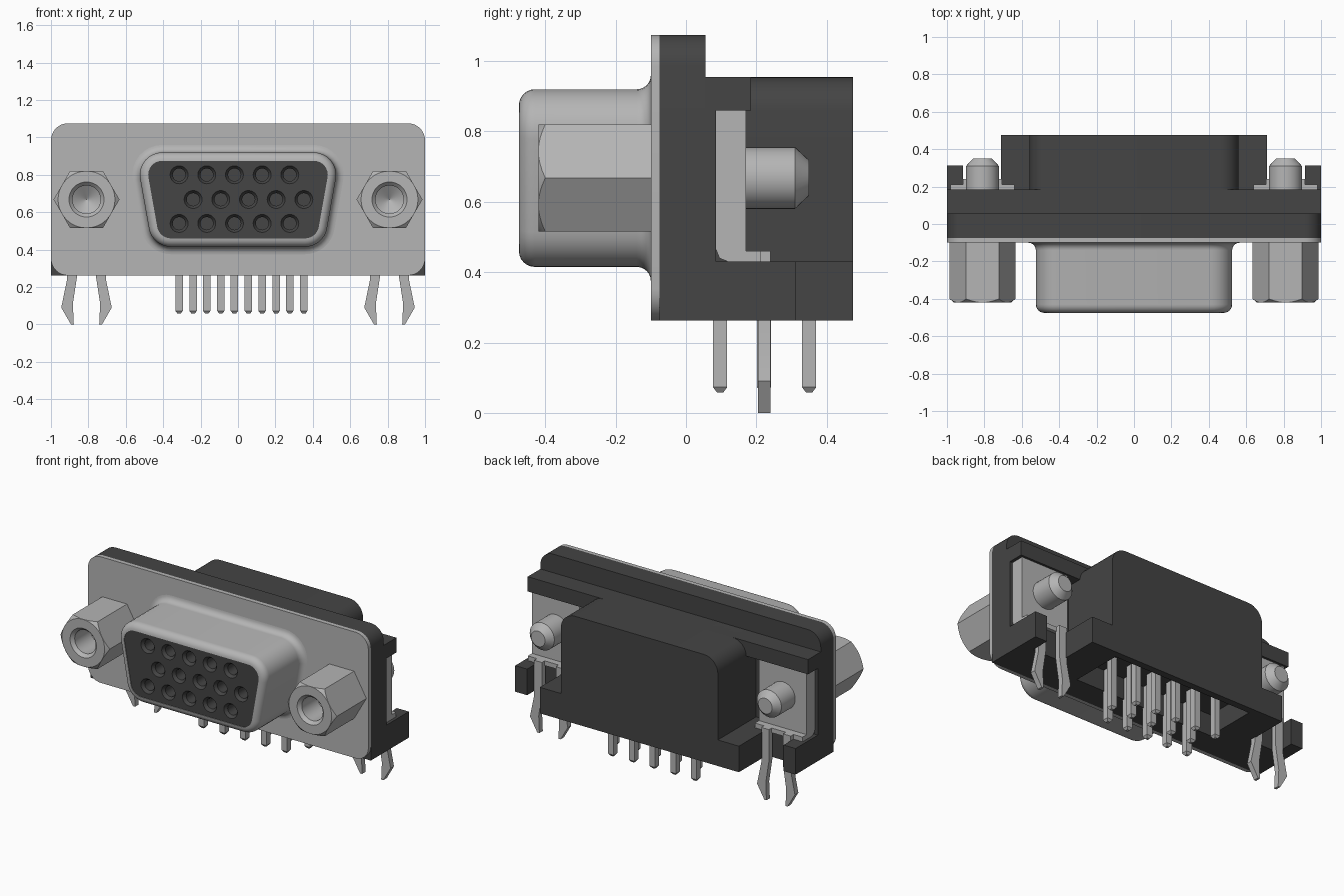
import bpy, bmesh, math

cube = bpy.data.objects.get("Cube")
if cube:
    bpy.data.objects.remove(cube, do_unlink=True)


def material(name, v):
    m = bpy.data.materials.new(name)
    m.use_nodes = True
    m.diffuse_color = (v, v, v, 1)
    b = next(n for n in m.node_tree.nodes if n.type == 'BSDF_PRINCIPLED')
    b.inputs["Base Color"].default_value = (v, v, v, 1)
    b.inputs["Roughness"].default_value = 0.6
    return m


METAL = material("grey metal", 0.46)
PLASTIC = material("dark plastic", 0.058)


def finish(name, bm, mat, smooth=True):
    bmesh.ops.recalc_face_normals(bm, faces=bm.faces[:])
    me = bpy.data.meshes.new(name)
    bm.to_mesh(me)
    bm.free()
    me.materials.append(mat)
    ob = bpy.data.objects.new(name, me)
    bpy.context.collection.objects.link(ob)
    if smooth:
        activate(ob)
        bpy.ops.object.shade_smooth_by_angle(angle=math.radians(32))
    return ob


def activate(ob):
    bpy.ops.object.select_all(action='DESELECT')
    ob.select_set(True)
    bpy.context.view_layer.objects.active = ob


def loft(bm, rings, cap=True):
    vs = [[bm.verts.new(p) for p in r] for r in rings]
    n = len(rings[0])
    for a, b in zip(vs, vs[1:]):
        for i in range(n):
            j = (i + 1) % n
            bm.faces.new((a[i], a[j], b[j], b[i]))
    if cap:
        bm.faces.new(vs[0])
        bm.faces.new(vs[-1])


def extrude_y(name, pts, y0, y1, mat):
    bm = bmesh.new()
    loft(bm, [[(x, y, z) for x, z in pts] for y in (y0, y1)])
    return finish(name, bm, mat)


def extrude_x(name, pts, x0, x1, mat):
    bm = bmesh.new()
    loft(bm, [[(x, y, z) for y, z in pts] for x in (x0, x1)])
    return finish(name, bm, mat)


def box(name, x0, x1, y0, y1, z0, z1, mat):
    return extrude_y(name, [(x0, z0), (x1, z0), (x1, z1), (x0, z1)], y0, y1, mat)


def lathe(name, profile, centres, mat, n=32):
    """Turn (radius, y) points about the y axis at each (x, z) centre."""
    bm = bmesh.new()
    for cx, cz in centres:
        rings = [[(cx + max(r, 1e-4) * math.cos(2 * math.pi * i / n), y,
                   cz + max(r, 1e-4) * math.sin(2 * math.pi * i / n)) for i in range(n)]
                 for r, y in profile]
        loft(bm, rings)
    return finish(name, bm, mat)


def boolean(ob, cutter, op):
    activate(ob)
    m = ob.modifiers.new("cut", 'BOOLEAN')
    m.operation, m.object, m.solver = op, cutter, 'EXACT'
    bpy.ops.object.modifier_apply(modifier=m.name)
    bpy.data.objects.remove(cutter, do_unlink=True)
    bpy.ops.object.shade_smooth_by_angle(angle=math.radians(32))


def arc(cx, cz, r, a0, a1, n=8):
    return [(cx + r * math.cos(math.radians(a0 + (a1 - a0) * i / n)),
             cz + r * math.sin(math.radians(a0 + (a1 - a0) * i / n))) for i in range(n + 1)]


Z0, Z1, ZS = 0.262, 1.075, 0.955      # underside, flange top, hood top
NX, NZ = 0.81, 0.668                  # screw axis

# Metal front plate, rounded on all corners
R = 0.09
extrude_y("front_plate",
          arc(1 - R, Z1 - R, R, 0, 90) + arc(R - 1, Z1 - R, R, 90, 180)
          + arc(R - 1, Z0 + R, R, 180, 270) + arc(1 - R, Z0 + R, R, 270, 360),
          -0.10, -0.075, METAL)

# Plastic flange, rounded on the top corners only
extrude_y("housing_flange",
          arc(1 - R, Z1 - R, R, 0, 90) + arc(R - 1, Z1 - R, R, 90, 180)
          + [(-1, Z0), (1, Z0)], -0.075, 0.055, PLASTIC)
box("housing_wall", -1, 1, 0.055, 0.085, Z0, ZS, PLASTIC)
box("housing_rail", -1, 1, 0.085, 0.185, 0.86, ZS, PLASTIC)

# Rear hood on its wider base, hollow underneath
H = 0.10
hood = extrude_y("rear_hood",
                 [(-0.71, Z0), (0.71, Z0), (0.71, 0.43), (0.56, 0.43)]
                 + arc(0.56 - H, ZS - H, H, 0, 90) + arc(H - 0.56, ZS - H, H, 90, 180)
                 + [(-0.56, 0.43), (-0.71, 0.43)], 0.055, 0.475, PLASTIC)
boolean(hood, box("hood_cavity", -0.5, 0.5, 0.087, 0.43, 0.1, 0.40, PLASTIC), 'DIFFERENCE')


# D-shaped outline, grown or shrunk by an offset
def d_outline(off):
    r = 0.12 + off
    right = arc(0.358, 0.535, r, -90, -10) + arc(0.405, 0.80, r, -10, 90)
    return right + [(-x, z) for x, z in reversed(right)]


# Metal shell: flared root, straight side, rolled front lip
steps = [i * math.pi / 12 for i in range(7)]
sections = [(0.04 * (1 - math.sin(a)), -0.14 + 0.04 * math.cos(a)) for a in steps]
sections += [(-0.045 * (1 - math.cos(a)), -0.43 - 0.045 * math.sin(a)) for a in steps]
sections += [(-0.045, -0.44)]
bm = bmesh.new()
loft(bm, [[(x, y, z) for x, z in d_outline(o)] for o, y in sections], cap=False)
finish("connector_shell", bm, METAL)

# Plastic insert with three rows of five sockets
insert = extrude_y("socket_insert", d_outline(-0.045), -0.30, -0.471, PLASTIC)
sockets = [(x0 + 0.148 * k, z) for x0, z in ((-0.315, 0.80), (-0.24, 0.668), (-0.315, 0.54))
           for k in range(5)]
cutter = lathe("socket_cutter",
               [(0.051, -0.49), (0.048, -0.471), (0.034, -0.452), (0.034, -0.36)],
               sockets, PLASTIC, 24)
boolean(insert, cutter, 'DIFFERENCE')

# Three rows of solder pins with tapered tips
bm = bmesh.new()
for x0, y in ((-0.315, 0.097), (-0.24, 0.222), (-0.315, 0.35)):
    for k in range(5):
        x = x0 + 0.148 * k
        loft(bm, [[(x + sx * h, y + sy * h, z) for sx, sy in ((-1, -1), (1, -1), (1, 1), (-1, 1))]
                  for h, z in ((0.02, 0.41), (0.02, 0.073), (0.009, 0.058))])
finish("solder_pins", bm, METAL)

for side, s in (("left", 1), ("right", -1)):
    c = s * NX

    def xs(a, b):
        return tuple(sorted((s * a, s * b)))

    # Lower housing wall and ear
    box(side + "_lower_wall", *xs(0.56, 1), 0.085, 0.19, Z0, 0.43, PLASTIC)
    box(side + "_ear", *xs(0.915, 1), 0.19, 0.312, Z0, 0.43, PLASTIC)

    # Hexagonal standoff with chamfered face and bore
    nut = extrude_y(side + "_hex_standoff",
                    [(c + 0.176 * math.cos(i * math.pi / 3), NZ + 0.176 * math.sin(i * math.pi / 3))
                     for i in range(6)], -0.44, -0.10, METAL)
    trim = lathe("standoff_trim",
                 [(0, -0.05), (0.3, -0.05), (0.3, -0.297), (0.152, -0.42), (0.094, -0.42),
                  (0.075, -0.40), (0.075, -0.24), (0, -0.19)], [(c, NZ)], METAL, 48)
    boolean(nut, trim, 'INTERSECT')

    # Stud end behind the bracket
    lathe(side + "_stud", [(0.088, 0.09), (0.088, 0.31), (0.05, 0.35)], [(c, NZ)], METAL)

    # Bent bracket with a short foot
    extrude_x(side + "_bracket",
              [(0.085, 0.86), (0.085, 0.465), (0.095, 0.44), (0.12, 0.43), (0.212, 0.43),
               (0.212, 0.46), (0.17, 0.46), (0.17, 0.86)], *xs(0.64, 0.98), METAL)

    # Pair of splayed board-lock legs
    for tag, t in (("outer", s), ("inner", -s)):
        leg = [(0.05, 0.46), (0.105, 0.46), (0.105, 0.235), (0.135, 0.09), (0.083, 0.0),
               (0.068, 0.0), (0.073, 0.11), (0.05, 0.26)]
        extrude_y(f"{side}_{tag}_board_lock", [(c + t * x, z) for x, z in leg],
                  0.205, 0.24, METAL)
